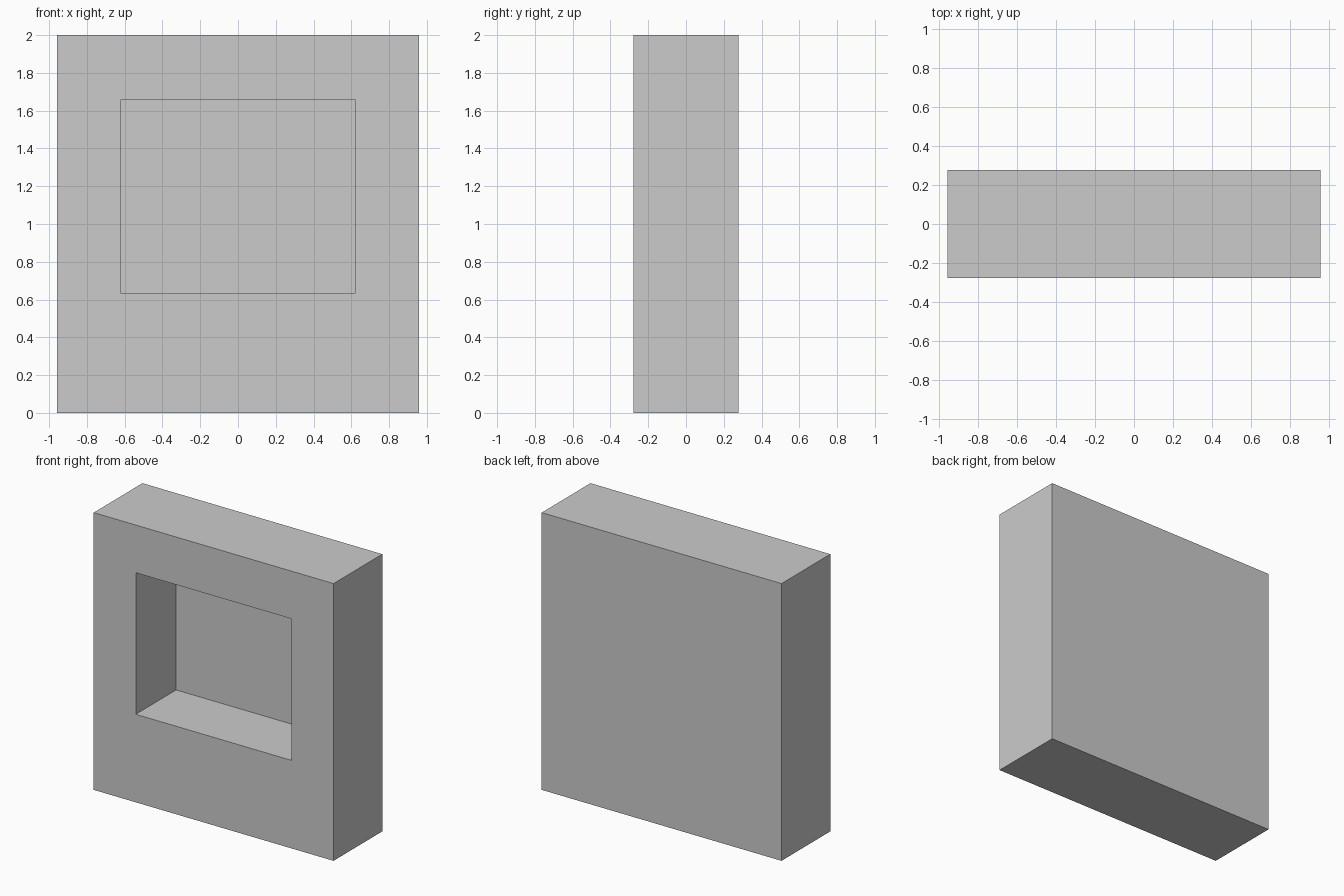
import bpy, bmesh
from mathutils import Vector

if "Cube" in bpy.data.objects:
    bpy.data.objects.remove(bpy.data.objects["Cube"])

W, D, H = 1.914, 0.556, 2.0          # outer block
OPEN_W, Z0, Z1 = 1.242, 0.635, 1.656  # recess opening
DEPTH = 0.46                          # recess depth

bm = bmesh.new()

# Outer block standing on the ground
bmesh.ops.create_cube(bm, size=1)
bmesh.ops.scale(bm, vec=(W, D, H), verts=bm.verts)
bmesh.ops.translate(bm, vec=(0, 0, H / 2), verts=bm.verts)
bm.normal_update()

# Opening outline inset into the front face
front = min(bm.faces, key=lambda f: f.calc_center_median().y)
bmesh.ops.inset_individual(bm, faces=[front], thickness=0.3)
for v in front.verts:
    v.co.x = OPEN_W / 2 if v.co.x > 0 else -OPEN_W / 2
    v.co.z = Z1 if v.co.z > H / 2 else Z0

# Recess pushed back, leaving a thin rear wall
floor = bmesh.ops.extrude_discrete_faces(bm, faces=[front])["faces"][0]
bmesh.ops.translate(bm, vec=Vector((0, DEPTH, 0)), verts=floor.verts)
bmesh.ops.recalc_face_normals(bm, faces=bm.faces)

mesh = bpy.data.meshes.new("recessed_block")
bm.to_mesh(mesh)
bm.free()
bpy.context.collection.objects.link(bpy.data.objects.new("recessed_block", mesh))
